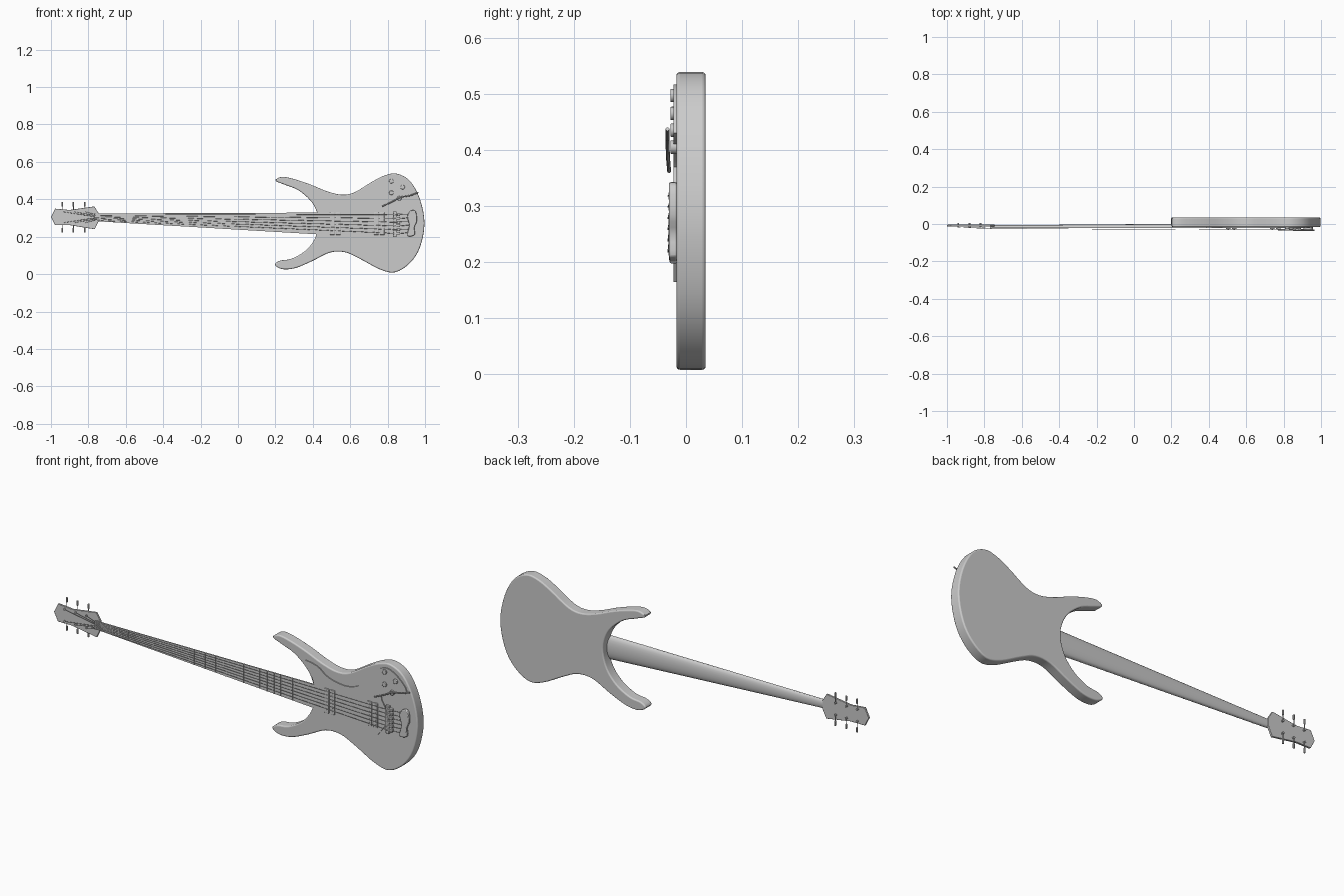
import bpy, bmesh, math
from mathutils import Vector

cube = bpy.data.objects.get("Cube")
if cube:
    bpy.data.objects.remove(cube, do_unlink=True)

grey = bpy.data.materials.new("plain grey")
grey.use_nodes = True
grey.diffuse_color = (0.6, 0.6, 0.6, 1)
grey.node_tree.nodes["Principled BSDF"].inputs["Base Color"].default_value = (0.6, 0.6, 0.6, 1)


def finish(name, bm, bevel=0, segments=3, angle=35):
    """Turn a bmesh into a shaded object with an optional rounded edge."""
    bmesh.ops.recalc_face_normals(bm, faces=bm.faces)
    mesh = bpy.data.meshes.new(name)
    bm.to_mesh(mesh)
    bm.free()
    mesh.materials.append(grey)
    obj = bpy.data.objects.new(name, mesh)
    bpy.context.collection.objects.link(obj)
    if bevel:
        mod = obj.modifiers.new("rounding", "BEVEL")
        mod.width, mod.segments = bevel, segments
        mod.limit_method, mod.angle_limit = "ANGLE", math.radians(50)
    bpy.ops.object.select_all(action="DESELECT")
    obj.select_set(True)
    bpy.context.view_layer.objects.active = obj
    bpy.ops.object.shade_smooth_by_angle(angle=math.radians(angle))
    return obj


def curve(points, steps=4):
    """Closed smooth curve through the points."""
    out, n = [], len(points)
    for i in range(n):
        a, b, c, d = (Vector(points[(i + k) % n]) for k in (-1, 0, 1, 2))
        for s in range(steps):
            t = s / steps
            out.append(0.5 * (2 * b + (c - a) * t + (2 * a - 5 * b + 4 * c - d) * t ** 2
                              + (3 * b - a - 3 * c + d) * t ** 3))
    return out


def plate(name, points, front, back, bevel=0, segments=3):
    """Outline in x and z, extruded along y."""
    bm = bmesh.new()
    face = bm.faces.new([bm.verts.new((p[0], front, p[1])) for p in points])
    ext = bmesh.ops.extrude_face_region(bm, geom=[face])
    moved = [v for v in ext["geom"] if isinstance(v, bmesh.types.BMVert)]
    bmesh.ops.translate(bm, verts=moved, vec=(0, back - front, 0))
    return finish(name, bm, bevel, segments)


def box(name, x0, x1, z0, z1, front, back, bevel=0):
    return plate(name, [(x0, z0), (x1, z0), (x1, z1), (x0, z1)], front, back, bevel, 2)


def rod(name, path, radius, sides=8, bevel=0):
    """Round bar following a list of points."""
    bm = bmesh.new()
    pts = [Vector(p) for p in path]
    rings = []
    for i, p in enumerate(pts):
        d = (pts[min(i + 1, len(pts) - 1)] - pts[max(i - 1, 0)]).normalized()
        u = d.cross(Vector((0, 1, 0)))
        u = u.normalized() if u.length > 0.01 else Vector((1, 0, 0))
        w = d.cross(u)
        angles = [math.tau * k / sides for k in range(sides)]
        rings.append([bm.verts.new(p + radius * (u * math.cos(a) + w * math.sin(a))) for a in angles])
    for r, s in zip(rings, rings[1:]):
        for k in range(sides):
            bm.faces.new((r[k], r[(k + 1) % sides], s[(k + 1) % sides], s[k]))
    bm.faces.new(rings[0])
    bm.faces.new(rings[-1])
    return finish(name, bm, bevel, 2)


# Body with two horns
outline = [(.2, .5), (.235, .52), (.3, .508), (.385, .48), (.47, .445), (.55, .425), (.62, .436),
           (.717, .494), (.786, .528), (.85, .537), (.92, .497), (.973, .4), (.997, .272),
           (.973, .144), (.92, .06), (.84, .01), (.76, .025), (.65, .083), (.572, .117),
           (.49, .115), (.395, .069), (.305, .032), (.235, .027), (.198, .05), (.225, .072),
           (.285, .082), (.358, .123), (.41, .187), (.432, .267), (.42, .337), (.385, .396),
           (.32, .45), (.25, .478)]
plate("body", curve(outline), -0.017, 0.035, 0.009, 4)

# Pickguard with its control area
guard = [(.405, .42), (.45, .425), (.51, .385), (.6, .368), (.67, .385), (.72, .43), (.77, .49),
         (.83, .517), (.89, .49), (.94, .43), (.87, .41), (.8, .37), (.83, .3), (.82, .225)]
rounded = curve(guard, 3)[:-3]
plate("pickguard", rounded + [(.82, .225), (.775, .165), (.435, .165), (.44, .3)], -0.022, -0.016)

# Neck: flat front, rounded back, widening to the body
NUT, HEEL = -0.765, 0.47


def neck_edges(x):
    t = (x - NUT) / (HEEL - NUT)
    return 0.283 - 0.073 * t, 0.324 + 0.005 * t


bm = bmesh.new()
rings = []
for x, depth in ((NUT, .012), (-.4, .014), (0, .017), (.3, .02), (HEEL, .022)):
    low, high = neck_edges(x)
    mid, half = (low + high) / 2, (high - low) / 2
    arc = [math.pi * k / 12 for k in range(13)]
    rings.append([bm.verts.new((x, -0.018 + depth * math.sin(a) ** 0.8 if 0 < a < 3.14 else -0.018,
                                mid + half * math.cos(a))) for a in arc])
for r, s in zip(rings, rings[1:]):
    for k in range(13):
        bm.faces.new((r[k], r[(k + 1) % 13], s[(k + 1) % 13], s[k]))
bm.faces.new(rings[0])
bm.faces.new(rings[-1])
finish("neck", bm)

# Fretboard and frets
low0, high0 = neck_edges(NUT)
low1, high1 = neck_edges(HEEL)
plate("fretboard", [(NUT, low0), (HEEL, low1), (HEEL, high1), (NUT, high0)], -0.021, -0.0175)
for i in range(22):
    x = NUT + 1.62 * (1 - 2 ** (-(i + 1) / 12))
    low, high = neck_edges(x)
    if x < HEEL:
        box("fret", x - .0015, x + .0015, low, high, -0.0225, -0.0205)
box("nut", NUT - .005, NUT + .003, low0, high0, -0.024, -0.012)

# Headstock
plate("headstock", [(-1, .305), (-.978, .35), (-.9, .343), (-.768, .362), (-.745, .325), (-.745, .283),
                    (-.766, .24), (-.9, .262), (-.978, .262)], -0.014, -0.004, 0.0015, 2)

# Tuners, mirrored above and below the headstock
for x in (-.94, -.88, -.82):
    for side in (-1, 1):
        z = .304 + side * .03
        rod("tuner_post", [(x, -.02, z), (x, .006, z)], .005, 10)
        rod("tuner_shaft", [(x, .001, z), (x, .001, z + side * .03)], .002)
        rod("tuner_button", [(x, .001, z + side * .028), (x, .001, z + side * .052)], .0045, 10, .001)

# Pickups with pole pieces
for x in (.52, .755):
    for dx in (-.016, .016):
        box("pickup", x + dx - .012, x + dx + .012, .21, .33, -0.027, -0.016, .002)
        for i in range(6):
            z = .224 + i * .0185
            rod("pole_piece", [(x + dx, -.0285, z), (x + dx, -.025, z)], .004, 8)

# Bridge and tailpiece
box("bridge", .828, .848, .198, .335, -0.029, -0.016, .002)
for i in range(6):
    z = .218 + i * .02
    box("saddle", .832, .866, z - .007, z + .007, -0.031, -0.016, .0015)
plate("tailpiece", curve([(.905, .205), (.945, .21), (.943, .25), (.957, .285), (.95, .335),
                          (.925, .34), (.905, .31), (.915, .26)], 3), -0.03, -0.016, .003, 2)

# Strings from the headstock posts over the nut and bridge
for i in range(6):
    z_nut, z_bridge = .288 + i * .0064, .218 + i * .02
    peg = (-.82, -.88, -.94)[min(i, 5 - i)]
    z_peg = .304 + (.03 if i > 2 else -.03)
    rod("string", [(peg, -.018, z_peg), (NUT, -.0245, z_nut), (.84, -.032, z_bridge),
                   (.92, -.026, z_bridge + .003)], .0012, 6)

# Control knobs
for x, z in ((.82, .497), (.88, .465), (.82, .435), (.862, .405)):
    rod("knob", [(x, -.028, z), (x, -.016, z)], .012, 16, .002)

# Vibrato arm curving across the body
rod("vibrato_arm", [(.9, -.026, .33), (.835, -.028, .345), (.77, -.03, .362), (.82, -.032, .385),
                    (.87, -.033, .412), (.92, -.033, .42), (.965, -.033, .437)][2:], .0035)
